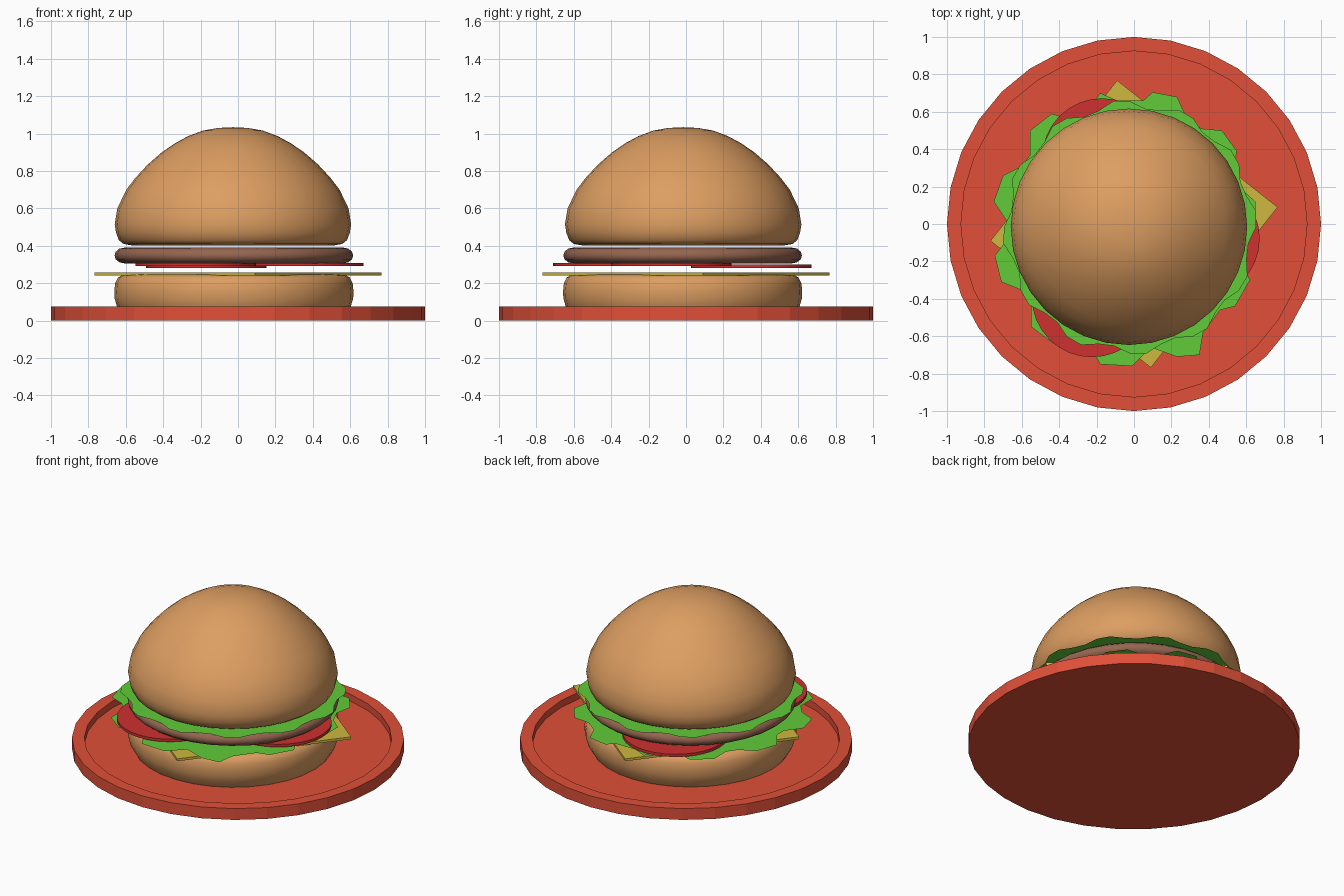
import bpy, bmesh, math
from mathutils import Vector, Matrix

if "Cube" in bpy.data.objects:
    bpy.data.objects.remove(bpy.data.objects["Cube"])


def material(name, rgb):
    m = bpy.data.materials.new(name)
    m.diffuse_color = (*rgb, 1)
    m.use_nodes = True
    m.node_tree.nodes["Principled BSDF"].inputs["Base Color"].default_value = m.diffuse_color
    return m


RED = material("plate_red", (0.75, 0.08, 0.04))
BUN = material("bun_brown", (0.72, 0.34, 0.12))
MEAT = material("patty_brown", (0.30, 0.13, 0.08))
TOMATO = material("tomato_red", (0.62, 0.03, 0.03))
CHEESE = material("cheese_yellow", (0.62, 0.48, 0.05))
GREEN = material("lettuce_green", (0.12, 0.60, 0.04))


def finish(name, bm, mat, smooth=None):
    me = bpy.data.meshes.new(name)
    bm.to_mesh(me)
    bm.free()
    ob = bpy.data.objects.new(name, me)
    bpy.context.collection.objects.link(ob)
    me.materials.append(mat)
    if smooth:
        bpy.ops.object.select_all(action='DESELECT')
        ob.select_set(True)
        bpy.context.view_layer.objects.active = ob
        bpy.ops.object.shade_smooth_by_angle(angle=math.radians(smooth))
    return ob


def lathe(name, profile, mat, center=(0, 0), sides=32, smooth=40):
    """Revolve (radius, z) points around z; both ends lie on the axis."""
    bm = bmesh.new()
    vs = [bm.verts.new((r, 0, z)) for r, z in profile]
    es = [bm.edges.new(p) for p in zip(vs, vs[1:])]
    bmesh.ops.spin(bm, geom=vs + es, cent=(0, 0, 0), axis=(0, 0, 1),
                   angle=2 * math.pi, steps=sides)
    bmesh.ops.remove_doubles(bm, verts=bm.verts, dist=1e-4)
    bmesh.ops.recalc_face_normals(bm, faces=bm.faces)
    bmesh.ops.translate(bm, verts=bm.verts, vec=(*center, 0))
    return finish(name, bm, mat, smooth)


def leaf(name, outline, z):
    """Flat single-sheet leaf."""
    bm = bmesh.new()
    bm.faces.new([bm.verts.new((x, y, z)) for x, y in outline])
    bmesh.ops.recalc_face_normals(bm, faces=bm.faces)
    if next(iter(bm.faces)).normal.z < 0:
        bmesh.ops.reverse_faces(bm, faces=bm.faces)
    return finish(name, bm, GREEN)


# plate with recessed floor
lathe("plate", [(0, 0), (1, 0), (1, 0.075), (0.925, 0.075), (0.925, 0.03), (0, 0.03)],
      RED, smooth=None)

# buns and patty
C = (-0.022, -0.018)
lathe("bottom_bun", [(0, 0.031), (0.60, 0.031), (0.625, 0.075), (0.638, 0.12), (0.639, 0.16),
                     (0.635, 0.20), (0.62, 0.23), (0.60, 0.242), (0.56, 0.247), (0, 0.247)],
      BUN, C)
lathe("patty", [(0, 0.305), (0.58, 0.305), (0.612, 0.312), (0.632, 0.328), (0.638, 0.348),
                (0.632, 0.368), (0.612, 0.385), (0.58, 0.391), (0, 0.391)], MEAT, C)
lathe("top_bun", [(0, 0.402), (0.54, 0.402), (0.585, 0.41), (0.61, 0.43), (0.625, 0.47),
                  (0.632, 0.515), (0.618, 0.60), (0.57, 0.70), (0.52, 0.765), (0.455, 0.835),
                  (0.38, 0.90), (0.31, 0.948), (0.24, 0.986), (0.16, 1.016), (0.08, 1.03),
                  (0, 1.034)], BUN, (-0.027, -0.015))

# square cheese slice, turned on its corner
bm = bmesh.new()
bmesh.ops.create_cube(bm, size=1)
side = 0.773 * math.sqrt(2)
bm.transform(Matrix.Translation((0, 0, 0.249))
             @ Matrix.Rotation(math.radians(45 + 6.7), 4, 'Z')
             @ Matrix.Diagonal((side, side, 0.016, 1)))
finish("cheese", bm, CHEESE)

# three tomato slices
for i, (x, y, z) in enumerate([(-0.17, 0.35, 0.281), (-0.225, -0.39, 0.291), (0.35, -0.078, 0.291)]):
    lathe(f"tomato_{i + 1}", [(0, z), (0.322, z), (0.322, z + 0.018), (0, z + 0.018)],
          TOMATO, (x, y))

# wide scalloped lower leaf
leaf("lower_lettuce", [
    (-0.18, 0.70), (-0.09, 0.66), (0.05, 0.66), (0.10, 0.705), (0.23, 0.68), (0.28, 0.57),
    (0.36, 0.51), (0.47, 0.50), (0.55, 0.39), (0.53, 0.28), (0.57, 0.19), (0.65, 0.12),
    (0.65, -0.02), (0.58, -0.12), (0.58, -0.22), (0.62, -0.30), (0.54, -0.44), (0.46, -0.46),
    (0.37, -0.58), (0.35, -0.70), (0.23, -0.71), (0.09, -0.66), (-0.01, -0.76), (-0.18, -0.75),
    (-0.24, -0.65), (-0.33, -0.61), (-0.43, -0.64), (-0.55, -0.55), (-0.55, -0.42),
    (-0.61, -0.35), (-0.71, -0.31), (-0.745, -0.17), (-0.67, -0.07), (-0.67, 0.0),
    (-0.75, 0.12), (-0.70, 0.26), (-0.60, 0.31), (-0.555, 0.37), (-0.555, 0.50), (-0.44, 0.59),
    (-0.34, 0.56), (-0.26, 0.60)], 0.278)

# smaller wavy upper leaf
waves = []
for k in range(48):
    a = 2 * math.pi * k / 48
    r = 0.66 + 0.025 * math.sin(12 * a + 0.6)
    waves.append((C[0] + r * math.cos(a), C[1] + r * math.sin(a)))
leaf("upper_lettuce", waves, 0.397)
